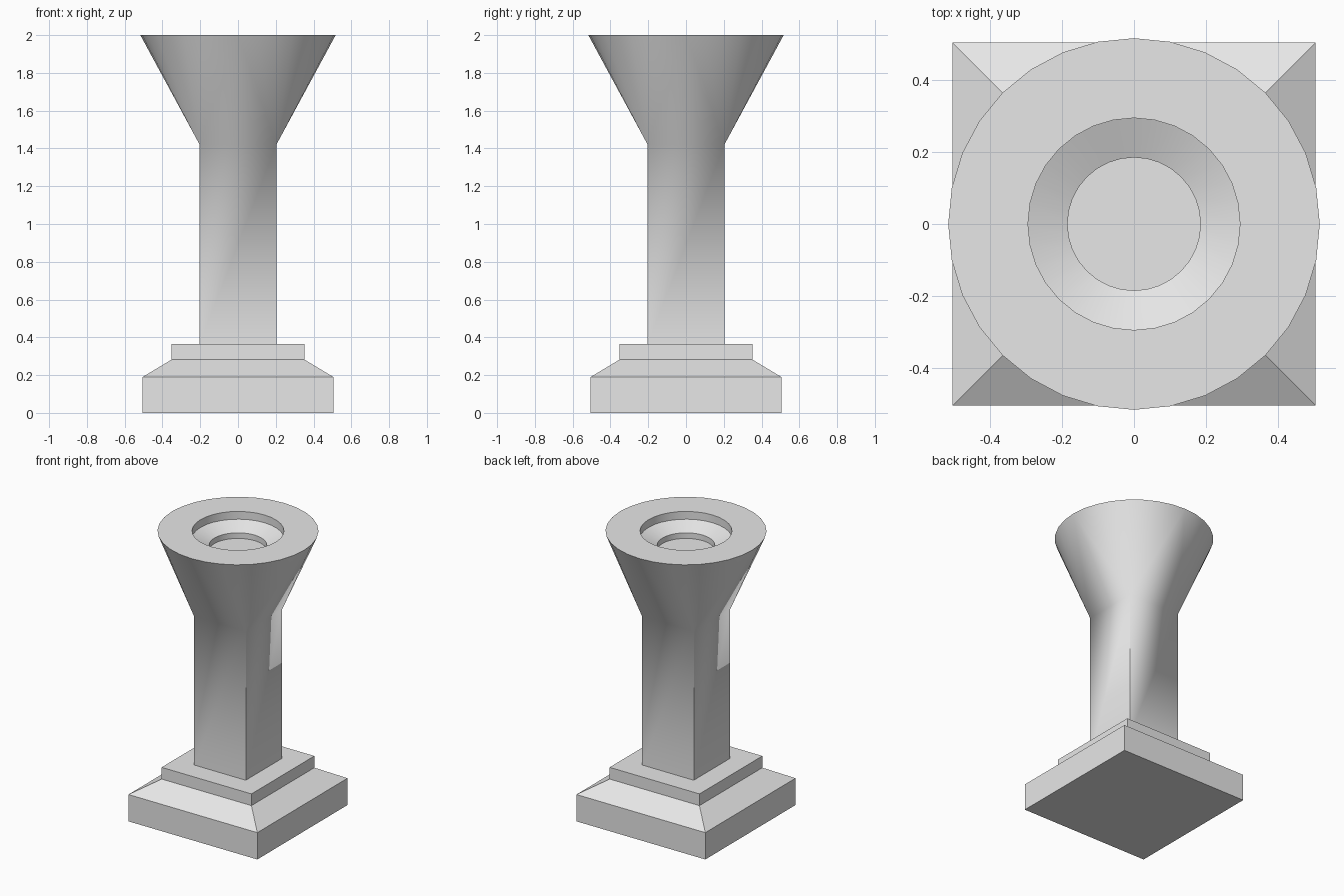
import bpy, bmesh, math

if "Cube" in bpy.data.objects:
    bpy.data.objects.remove(bpy.data.objects["Cube"])

stone = bpy.data.materials.new("pale_grey_stone")
stone.diffuse_color = (0.8, 0.8, 0.8, 1)
stone.use_nodes = True
stone.node_tree.nodes["Principled BSDF"].inputs["Base Color"].default_value = stone.diffuse_color

SIDES = 32


def square(bm, half, z):
    """Ring of four corners, the first at +x +y."""
    return [bm.verts.new((half * sx, half * sy, z))
            for sx, sy in ((1, 1), (-1, 1), (-1, -1), (1, -1))]


def circle(bm, radius, z):
    return [bm.verts.new((radius * math.cos(math.tau * i / SIDES),
                          radius * math.sin(math.tau * i / SIDES), z))
            for i in range(SIDES)]


def stack(bm, rings):
    """Join matching rings one after another."""
    for a, b in zip(rings, rings[1:]):
        n = len(a)
        for i in range(n):
            j = (i + 1) % n
            bm.faces.new((a[i], a[j], b[j], b[i]))


def finish(bm, name):
    bmesh.ops.recalc_face_normals(bm, faces=bm.faces)
    mesh = bpy.data.meshes.new(name)
    bm.to_mesh(mesh)
    bm.free()
    mesh.materials.append(stone)
    obj = bpy.data.objects.new(name, mesh)
    bpy.context.collection.objects.link(obj)
    return obj


# Stepped square base
bm = bmesh.new()
rings = [square(bm, h, z) for h, z in
         ((0.505, 0), (0.505, 0.19), (0.352, 0.282), (0.352, 0.365))]
stack(bm, rings)
bm.faces.new(rings[0])
bm.faces.new(rings[-1])
finish(bm, "stepped_base")

# Shaft and flared capital: square foot opening into a round, recessed top
bm = bmesh.new()
foot, neck = square(bm, 0.203, 0.365), square(bm, 0.203, 1.42)
stack(bm, [foot, neck])
bm.faces.new(foot)
rim = circle(bm, 0.517, 2.0)
q = SIDES // 4
for k in range(4):
    # rounded corner fan, then the flat triangle beside it
    for i in range(q):
        bm.faces.new((neck[k], rim[k * q + i], rim[(k * q + i + 1) % SIDES]))
    bm.faces.new((neck[k - 1], neck[k], rim[k * q]))
bowl = [rim] + [circle(bm, r, z) for r, z in
                ((0.295, 2.0), (0.295, 1.945), (0.185, 1.90), (0.185, 1.86))]
stack(bm, bowl)
bm.faces.new(bowl[-1])
column = finish(bm, "shaft_and_flared_capital")

bpy.context.view_layer.objects.active = column
column.select_set(True)
bpy.ops.object.shade_smooth_by_angle(angle=math.radians(30))
